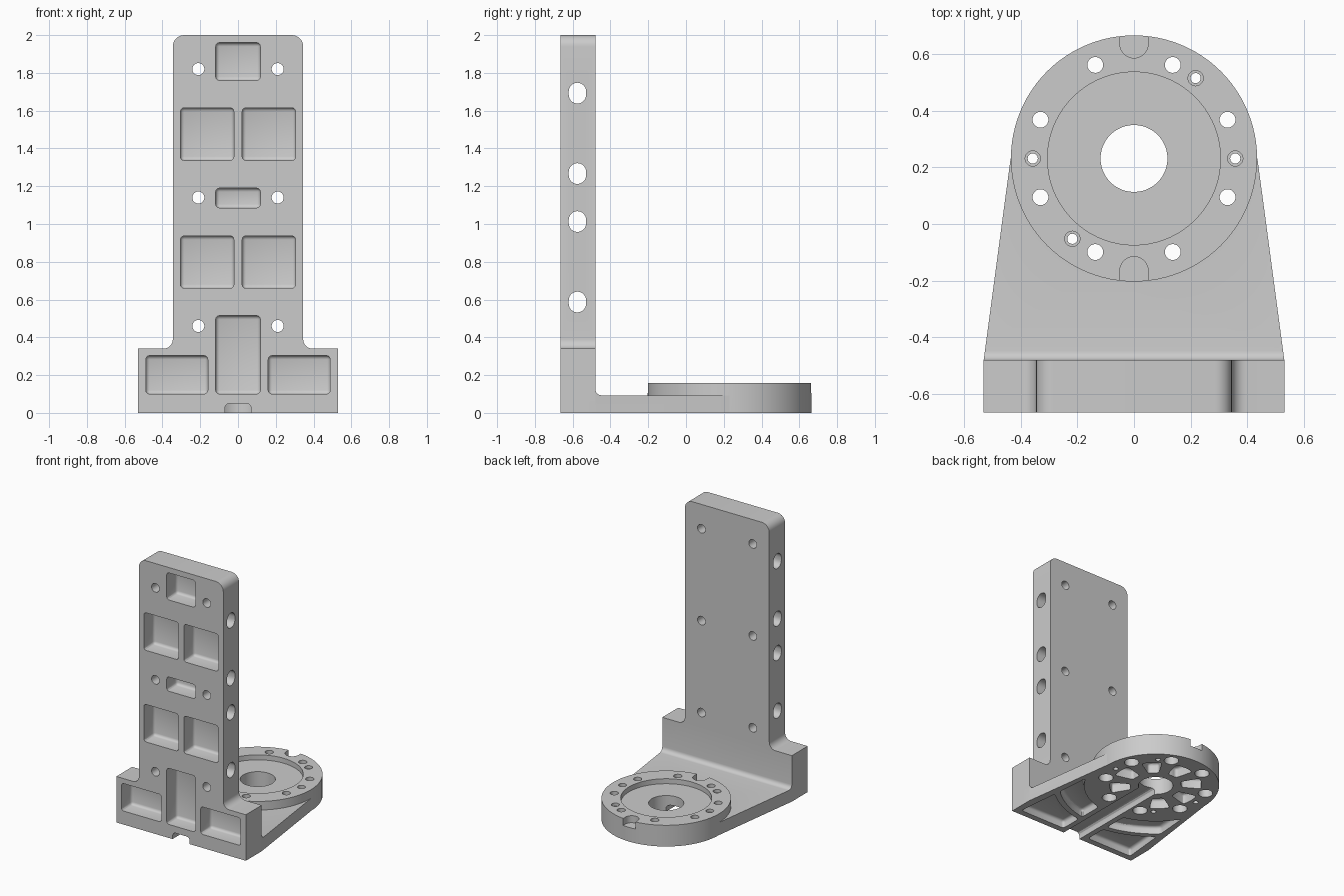
import bpy, bmesh
from math import cos, sin, radians, pi, acos, degrees

if "Cube" in bpy.data.objects:
    bpy.data.objects.remove(bpy.data.objects["Cube"])

CY = 0.231   # centre of the round flange in y
R = 0.434    # flange radius


def arc(cx, cy, r, a0, a1, n):
    return [(cx + r * cos(radians(a0 + (a1 - a0) * i / n)),
             cy + r * sin(radians(a0 + (a1 - a0) * i / n))) for i in range(n + 1)]


def circle(cx, cy, r, n=32):
    return arc(cx, cy, r, 0, 360, n)[:-1]


def rect(a0, a1, b0, b1):
    return [(a0, b0), (a1, b0), (a1, b1), (a0, b1)]


def prism(name, pts, axis, lo, hi, bevel=0):
    """Extrude a 2D outline along an axis, optionally rounding its sharp edges."""
    place = {'x': lambda a, b, h: (h, a, b),
             'y': lambda a, b, h: (a, h, b),
             'z': lambda a, b, h: (a, b, h)}[axis]
    bm = bmesh.new()
    low = [bm.verts.new(place(a, b, lo)) for a, b in pts]
    top = [bm.verts.new(place(a, b, hi)) for a, b in pts]
    bm.faces.new(low)
    bm.faces.new(top)
    for i in range(len(pts)):
        j = (i + 1) % len(pts)
        bm.faces.new((low[i], low[j], top[j], top[i]))
    bmesh.ops.recalc_face_normals(bm, faces=bm.faces)
    if bevel:
        sharp = [e for e in bm.edges if e.calc_face_angle() > radians(30)]
        bmesh.ops.bevel(bm, geom=sharp, offset=bevel, segments=3, profile=0.5,
                        affect='EDGES', clamp_overlap=False)
    mesh = bpy.data.meshes.new(name)
    bm.to_mesh(mesh)
    bm.free()
    ob = bpy.data.objects.new(name, mesh)
    bpy.context.collection.objects.link(ob)
    return ob


def combine(target, other, operation):
    mod = target.modifiers.new("combine", 'BOOLEAN')
    mod.object = other
    mod.operation = operation
    mod.solver = 'EXACT'
    bpy.context.view_layer.objects.active = target
    bpy.ops.object.modifier_apply(modifier=mod.name)
    bpy.data.objects.remove(other)


def cut(pts, axis, lo, hi, bevel=0):
    combine(bracket, prism("cutter", pts, axis, lo, hi, bevel), 'DIFFERENCE')


def mirrored(pts):
    return [(-a, b) for a, b in pts]


# Upright plate with wide foot
half = [(0.53, 0), (0.53, 0.34)]
half += arc(0.395, 0.39, 0.05, 270, 180, 8)
half += arc(0.285, 1.94, 0.06, 0, 90, 8)
bracket = prism("angle_bracket", half + mirrored(half)[::-1], 'y', -0.665, -0.48)

# Tapered base plate with a fillet against the upright
side = [(-0.55, 0), (CY, 0), (CY, 0.093)] + arc(-0.447, 0.126, 0.033, 270, 180, 6) + [(-0.55, 0.126)]
base = prism("base_plate", side, 'x', -0.53, 0.53)
plan = [(0.53, -0.7), (0.53, -0.48), (0.435, CY + 0.001), (0.435, 0.4)]
combine(base, prism("plan", plan + mirrored(plan)[::-1], 'z', -0.1, 0.3), 'INTERSECT')
combine(bracket, base, 'UNION')

# Round flange
combine(bracket, prism("round_flange", circle(0, CY, R, 96), 'z', 0, 0.157), 'UNION')

# Flange recess, bore and two locating notches
cut(circle(0, CY, 0.305, 72), 'z', 0.12, 0.3)
cut(circle(0, CY, 0.118, 48), 'z', -0.1, 0.3)
cut([(0.05, 0.72)] + arc(0, 0.635, 0.05, 360, 180, 12) + [(-0.05, 0.72)], 'z', 0.105, 0.3)
cut([(-0.05, -0.25)] + arc(0, -0.165, 0.05, 180, 0, 12) + [(0.05, -0.25)], 'z', 0.105, 0.3)

# Ring of bolt holes, counterbored from below
for k in range(8):
    a = radians(22.5 + 45 * k)
    x, y = 0.357 * cos(a), CY + 0.357 * sin(a)
    cut(circle(x, y, 0.028, 24), 'z', -0.1, 0.3)
    cut(circle(x, y, 0.05, 24), 'z', -0.1, 0.06)

# Small stepped holes
for deg in (0, 52.5, 180, 232.5):
    a = radians(deg)
    x, y = 0.357 * cos(a), CY + 0.357 * sin(a)
    cut(circle(x, y, 0.018, 20), 'z', -0.1, 0.3)
    cut(circle(x, y, 0.027, 20), 'z', 0.135, 0.3)

# Radial lightening pockets under the flange
for k in range(8):
    if k != 6:
        c = 45 * k
        cut(arc(0, CY, 0.175, c - 12, c + 12, 4) + arc(0, CY, 0.315, c + 13, c - 13, 4),
            'z', -0.1, 0.07, 0.018)


def at_x(r, x):
    return -degrees(acos(x / r))


# Curved and corner pockets under the base plate
band = arc(0, CY, 0.49, at_x(0.49, 0.11), at_x(0.49, 0.43), 10)
band += arc(0, CY, 0.66, at_x(0.66, 0.45), at_x(0.66, 0.11), 10)
corner = arc(0, CY, 0.70, at_x(0.70, 0.11), at_x(0.70, 0.455), 10)
corner += [(0.485, -0.62), (0.11, -0.62)]
for pts in (band, corner):
    cut(pts, 'z', -0.1, 0.055, 0.02)
    cut(mirrored(pts), 'z', -0.1, 0.055, 0.02)

# Groove under the base from the front edge to the bore
cut(rect(-0.07, 0.07, -0.1, 0.05), 'y', -0.8, CY, 0.025)

# Front pockets: centre column, then mirrored pairs
for z0, z1 in ((0.1, 0.515), (1.085, 1.19), (1.76, 1.96)):
    cut(rect(-0.118, 0.118, z0, z1), 'y', -0.8, -0.545, 0.02)
for x0, x1, z0, z1 in ((0.16, 0.488, 0.1, 0.303), (0.022, 0.305, 0.66, 0.937),
                       (0.022, 0.305, 1.337, 1.615)):
    for pts in (rect(x0, x1, z0, z1), rect(-x1, -x0, z0, z1)):
        cut(pts, 'y', -0.8, -0.545, 0.02)

# Mounting holes through the upright, front to back
for z in (0.46, 1.14, 1.82):
    for x in (-0.21, 0.21):
        cut(circle(x, z, 0.032, 24), 'y', -0.8, -0.3)

# Cross holes through the upright, side to side
for z in (0.587, 1.013, 1.267, 1.693):
    cut(arc(-0.575, z + 0.009, 0.046, 0, 180, 14) + arc(-0.575, z - 0.009, 0.046, 180, 360, 14),
        'x', -0.6, 0.6)

# Smooth curved faces, sharp edges kept
bpy.ops.object.select_all(action='DESELECT')
bracket.select_set(True)
bpy.context.view_layer.objects.active = bracket
bpy.ops.object.shade_smooth_by_angle(angle=radians(30))
